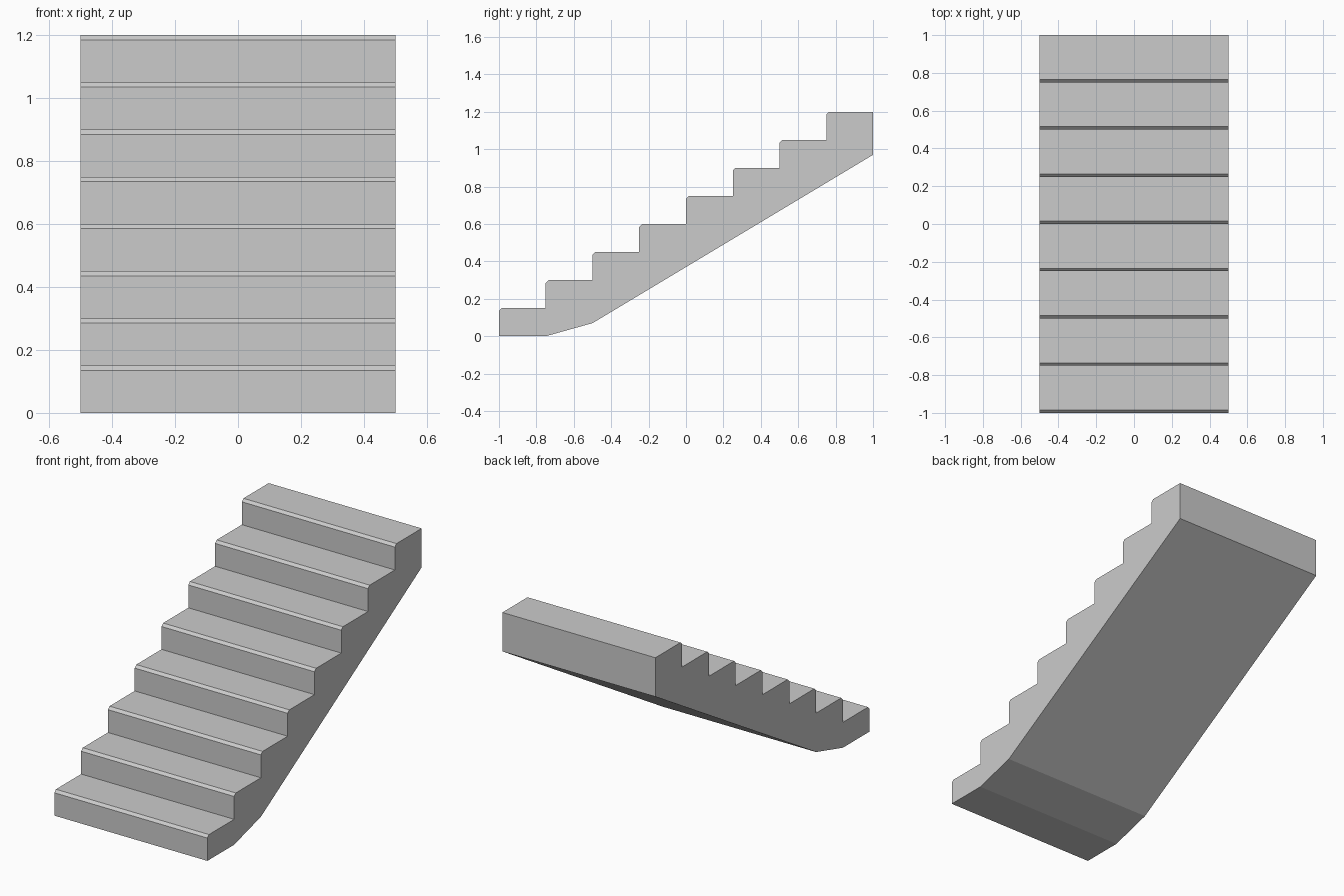
import bpy, bmesh

if "Cube" in bpy.data.objects:
    bpy.data.objects.remove(bpy.data.objects["Cube"])

STEPS, RUN, RISE, NOSE, WIDTH = 8, 0.25, 0.15, 0.015, 1.0

# Side profile (y, z): chamfered steps going up, then the sloped underside
profile = []
for i in range(STEPS):
    y, z = -1 + i * RUN, i * RISE
    profile += [(y, z), (y, z + RISE - NOSE), (y + NOSE, z + RISE)]
profile += [(1, 1.2), (1, 0.97), (-0.5, 0.07), (-0.75, 0)]

# Extrude the profile across the width
bm = bmesh.new()
side = bm.faces.new([bm.verts.new((-WIDTH / 2, y, z)) for y, z in profile])
ext = bmesh.ops.extrude_face_region(bm, geom=[side])
verts = [v for v in ext["geom"] if isinstance(v, bmesh.types.BMVert)]
bmesh.ops.translate(bm, verts=verts, vec=(WIDTH, 0, 0))
# extrude keeps or drops the start face by version: close it if open
edges = [e for e in bm.edges if e.is_boundary]
if edges:
    bmesh.ops.holes_fill(bm, edges=edges, sides=0)
bmesh.ops.recalc_face_normals(bm, faces=bm.faces)

mesh = bpy.data.meshes.new("staircase")
bm.to_mesh(mesh)
bm.free()
bpy.context.collection.objects.link(bpy.data.objects.new("staircase", mesh))
